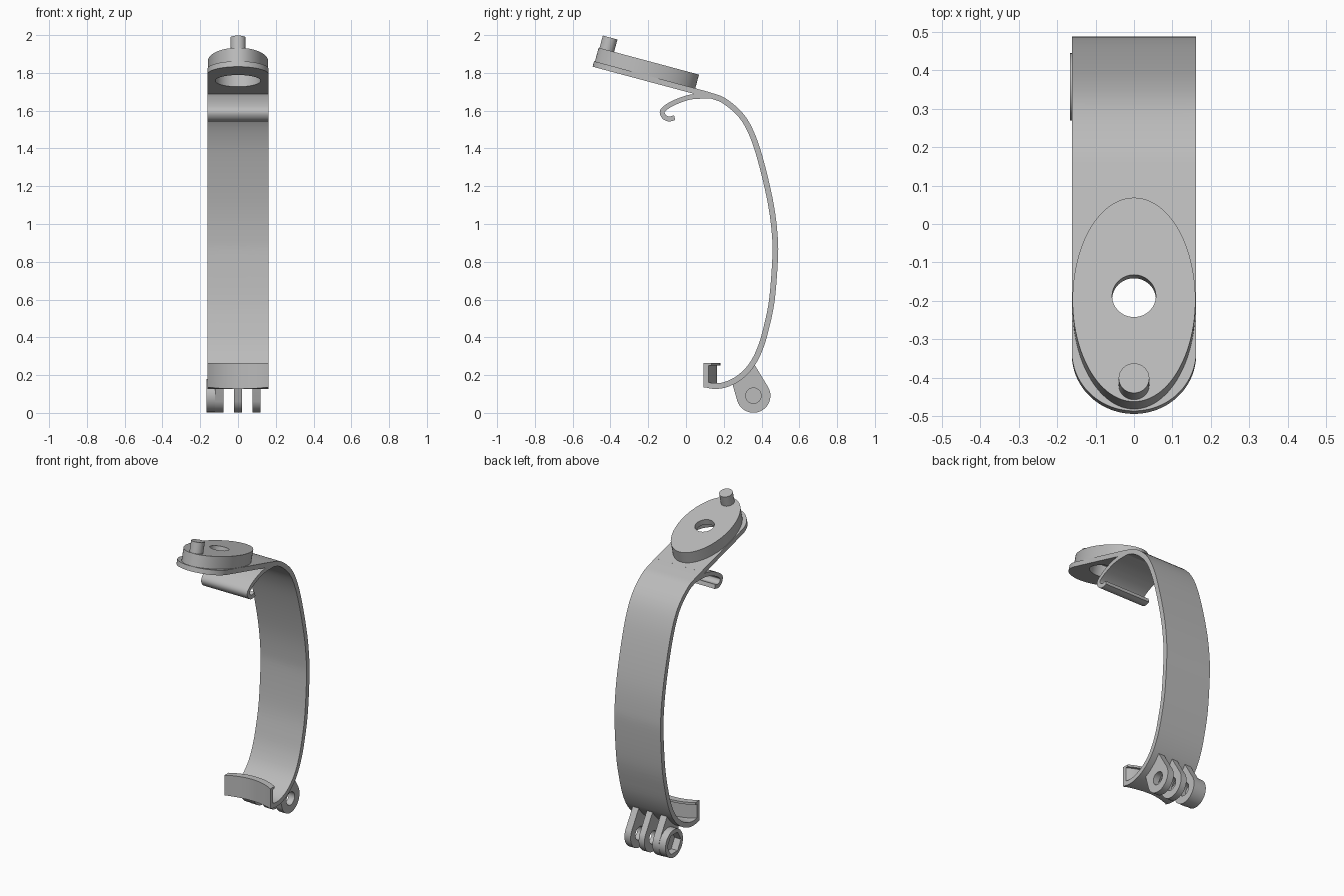
import bpy, bmesh
from math import sin, cos, pi, radians
from mathutils import Matrix, Vector

if "Cube" in bpy.data.objects:
    bpy.data.objects.remove(bpy.data.objects["Cube"])

grey = bpy.data.materials.new("mid_grey")
grey.use_nodes = True
grey.diffuse_color = (0.5, 0.5, 0.5, 1)
grey.node_tree.nodes["Principled BSDF"].inputs["Base Color"].default_value = (0.5, 0.5, 0.5, 1)

HALF = 0.162
# Frames: local (a, b, depth) to world
SIDE = Matrix(((0, 0, 1, 0), (1, 0, 0, 0), (0, 1, 0, 0), (0, 0, 0, 1)))    # a=y, b=z, depth=x
FRONT = Matrix(((1, 0, 0, 0), (0, 0, 1, 0), (0, 1, 0, 0), (0, 0, 0, 1)))   # a=x, b=z, depth=y
PLAN = Matrix.Identity(4)
TILT = Matrix.Translation((0, -0.2, 1.754)) @ Matrix.Rotation(radians(-15), 4, 'X')


def prism(name, outline, low, high, frame):
    """Extrude a closed 2D outline between two depths in a frame."""
    bm = bmesh.new()
    base = bm.faces.new([bm.verts.new((a, b, low)) for a, b in outline])
    top = bmesh.ops.extrude_face_region(bm, geom=[base])["geom"]
    bmesh.ops.translate(bm, vec=(0, 0, high - low),
                        verts=[v for v in top if isinstance(v, bmesh.types.BMVert)])
    bm.transform(frame)
    bmesh.ops.recalc_face_normals(bm, faces=bm.faces)
    mesh = bpy.data.meshes.new(name)
    bm.to_mesh(mesh)
    bm.free()
    mesh.materials.append(grey)
    obj = bpy.data.objects.new(name, mesh)
    bpy.context.collection.objects.link(obj)
    return obj


def arc(cx, cy, rx, ry, start=0, end=360, n=48):
    full = end - start == 360
    angles = [radians(start + (end - start) * i / n) for i in range(n if full else n + 1)]
    return [(cx + rx * cos(t), cy + ry * sin(t)) for t in angles]


def ribbon_outline(points, thickness, steps=6):
    """Smooth a path through the points and offset it to both sides."""
    p = [Vector(q) for q in points]
    p = [2 * p[0] - p[1]] + p + [2 * p[-1] - p[-2]]
    path = []
    for a, b, c, d in zip(p, p[1:], p[2:], p[3:]):
        for i in range(steps):
            t = i / steps
            path.append(0.5 * (2 * b + (c - a) * t + (2 * a - 5 * b + 4 * c - d) * t * t
                               + (3 * b - a - 3 * c + d) * t ** 3))
    path.append(p[-2])
    left, right = [], []
    for i, q in enumerate(path):
        tangent = (path[min(i + 1, len(path) - 1)] - path[max(i - 1, 0)]).normalized()
        side = Vector((-tangent.y, tangent.x)) * thickness / 2
        left.append(q + side)
        right.append(q - side)
    return left + right[::-1]


def cut(obj, cutter):
    mod = obj.modifiers.new("cut", 'BOOLEAN')
    mod.operation = 'DIFFERENCE'
    mod.solver = 'EXACT'
    mod.object = cutter
    bpy.context.view_layer.objects.active = obj
    bpy.ops.object.modifier_apply(modifier=mod.name)


def discard(*cutters):
    for c in cutters:
        bpy.data.objects.remove(c)


def slot_cutter(y, z, degrees):
    """Strap slot cutter, its depth turned to follow the band normal."""
    box = [(-0.11, -0.023), (0.11, -0.023), (0.11, 0.023), (-0.11, 0.023)]
    turn = Matrix.Translation((0, y, z)) @ Matrix.Rotation(radians(degrees), 4, 'X')
    return prism("slot_cutter", box, -0.06, 0.06, turn @ FRONT)


parts = []

# Curved main band with window and strap slots
band_path = [(0.04, 1.705), (0.13, 1.68), (0.205, 1.65), (0.295, 1.57), (0.355, 1.46),
             (0.405, 1.30), (0.45, 1.1), (0.47, 0.94), (0.472, 0.82), (0.455, 0.6),
             (0.425, 0.45), (0.392, 0.34), (0.345, 0.25), (0.28, 0.185), (0.21, 0.15),
             (0.15, 0.142), (0.095, 0.152)]
band = prism("band", ribbon_outline(band_path, 0.03), -HALF, HALF, SIDE)
window = arc(0, 0.72, 0.132, 0.17, 0, 180) + arc(0, 0.56, 0.132, 0.17, 180, 360)
lip_y, lip_r = -0.167, 0.307
cutters = [prism("window_cutter", window, 0.3, 0.6, FRONT),
           slot_cutter(0.372, 0.302, -35), slot_cutter(0.285, 1.58, 45),
           prism("lip_cutter", arc(0, lip_y, lip_r, lip_r, n=96), 0, 0.3, PLAN)]
for c in cutters:
    cut(band, c)
discard(*cutters)
parts.append(band)

# Hook under the upper end
hook_path = [(0.14, 1.677), (0.03, 1.673), (-0.05, 1.648), (-0.105, 1.618), (-0.126, 1.593),
             (-0.115, 1.567), (-0.09, 1.556), (-0.06, 1.563)]
parts.append(prism("hook", ribbon_outline(hook_path, 0.026), -HALF, HALF, SIDE))


# Concave lower lip with a thin top flange
def lip_outline(depth):
    inner = [(x, y) for x, y in arc(0, lip_y, lip_r, lip_r, 58.2, 121.8, 24)]
    return inner + [(x, y + depth) for x, y in reversed(inner)]


parts.append(prism("lip_wall", lip_outline(0.025), 0.135, 0.264, PLAN))
parts.append(prism("lip_flange", lip_outline(0.042), 0.25, 0.264, PLAN))

# Tilted plate with rounded front, and oval disc on it
plate = prism("plate", arc(0, -0.145, HALF, 0.16, 180, 360) + [(HALF, 0.28), (-HALF, 0.28)],
              0, 0.03, TILT)
disc = prism("oval_disc", arc(0, -0.025, 0.16, 0.275, n=96), 0.028, 0.105, TILT)
cutters = [prism("recess_cutter", arc(0, -0.015, 0.12, 0.12), -0.05, 0.07, TILT),
           prism("hole_cutter", arc(0, -0.015, 0.057, 0.057), -0.05, 0.2, TILT)]
for c in cutters:
    cut(plate, c)
    cut(disc, c)
discard(*cutters)
parts += [plate, disc]

# Peg on the disc
parts.append(prism("peg", arc(0, -0.255, 0.04, 0.04, n=32), 0.1, 0.173, TILT))

# Three hinge lugs below the band, and a nut boss on the outer one
eye_y, eye_z, eye_r = 0.357, 0.091, 0.09
lug_outline = arc(eye_y, eye_z, eye_r, eye_r, -160, 33) + [(0.357, 0.265), (0.3, 0.2), (0.245, 0.155)]
bore = prism("bore_cutter", arc(eye_y, eye_z, 0.041, 0.041, n=32), -0.3, 0.3, SIDE)
hexagon = prism("hex_cutter", arc(eye_y, eye_z, 0.068, 0.068, n=6), -0.3, -0.122, SIDE)
for name, low, high in (("outer_lug", -0.122, -0.077), ("middle_lug", -0.02, 0.02),
                        ("inner_lug", 0.077, 0.12)):
    lug = prism(name, lug_outline, low, high, SIDE)
    cut(lug, bore)
    parts.append(lug)
boss = prism("nut_boss", arc(eye_y, eye_z, eye_r - 0.002, eye_r - 0.002), -0.167, -0.121, SIDE)
cut(boss, hexagon)
parts.append(boss)
discard(bore, hexagon)

# Smooth shading with sharp edges kept
bpy.ops.object.select_all(action='DESELECT')
for part in parts:
    part.select_set(True)
bpy.context.view_layer.objects.active = band
bpy.ops.object.shade_smooth_by_angle(angle=radians(30))
